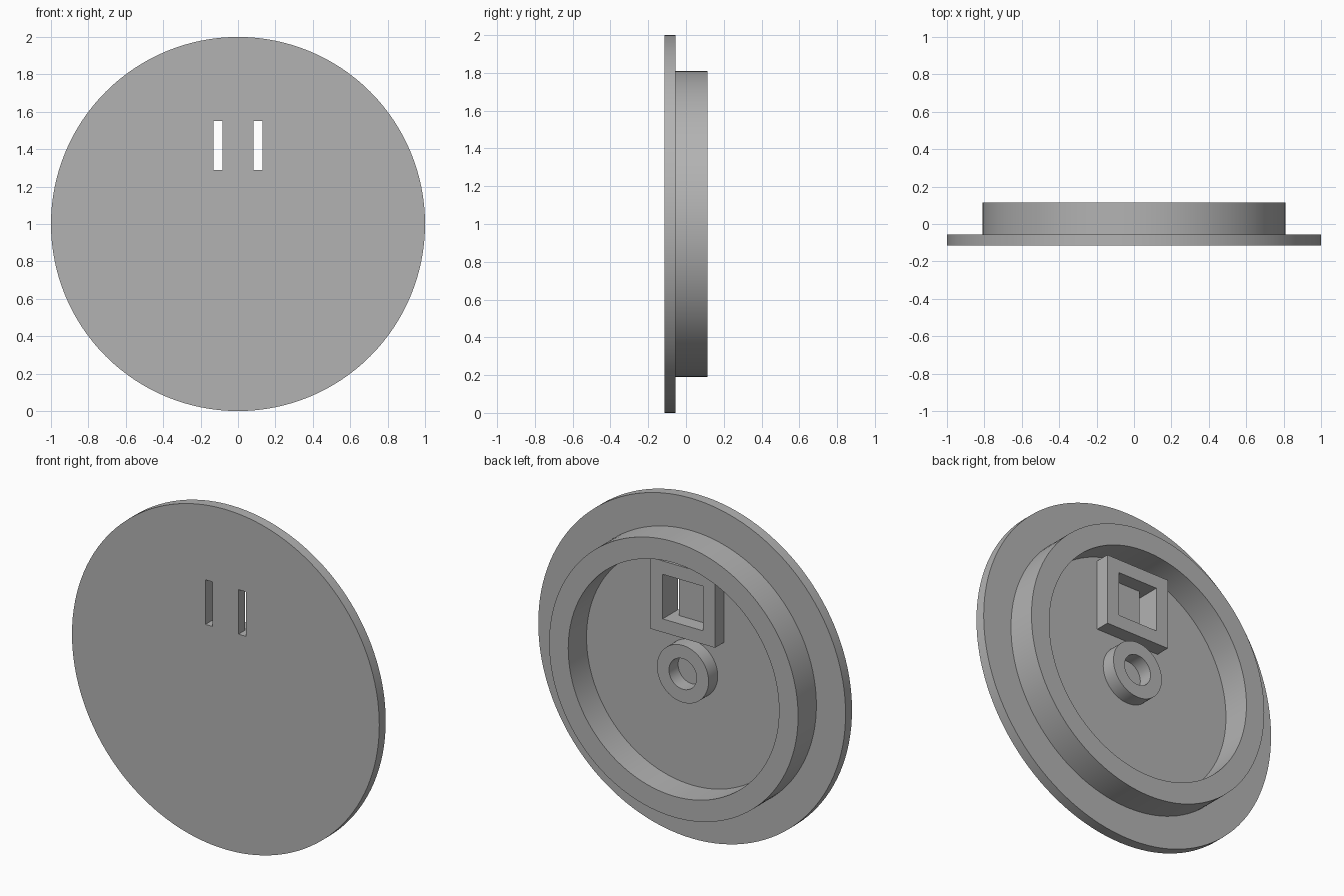
import bpy
import bmesh
import math
from mathutils import Matrix

cube = bpy.data.objects.get("Cube")
if cube:
    bpy.data.objects.remove(cube, do_unlink=True)

GREY = (0.45, 0.45, 0.45, 1.0)
grey = bpy.data.materials.new("plain grey")
grey.use_nodes = True
grey.diffuse_color = GREY
grey.node_tree.nodes["Principled BSDF"].inputs["Base Color"].default_value = GREY

FRONT, FLOOR, BOSS_TOP, RIM_TOP = -0.115, -0.055, 0.03, 0.115
SOCKET_Z, OPENING = 1.42, 0.131


def finish(name, bm):
    bmesh.ops.recalc_face_normals(bm, faces=bm.faces)
    mesh = bpy.data.meshes.new(name)
    bm.to_mesh(mesh)
    bm.free()
    mesh.materials.append(grey)
    obj = bpy.data.objects.new(name, mesh)
    bpy.context.collection.objects.link(obj)
    return obj


def activate(obj):
    bpy.ops.object.select_all(action='DESELECT')
    obj.select_set(True)
    bpy.context.view_layer.objects.active = obj


def smooth(obj):
    activate(obj)
    bpy.ops.object.shade_smooth_by_angle(angle=math.radians(30))


def tube(name, outer, inner, y0, y1, z, sides, turn=0.0):
    """Closed tube along y: four loops joined into walls and end rings."""
    bm = bmesh.new()
    angles = [turn + math.tau * i / sides for i in range(sides)]
    loops = [[bm.verts.new((r * math.cos(a), y, z + r * math.sin(a))) for a in angles]
             for r, y in ((outer, y0), (outer, y1), (inner, y1), (inner, y0))]
    for k in range(4):
        a, b = loops[k], loops[(k + 1) % 4]
        for i in range(sides):
            j = (i + 1) % sides
            bm.faces.new((a[i], a[j], b[j], b[i]))
    return finish(name, bm)


# Round face plate
bm = bmesh.new()
bmesh.ops.create_cone(bm, cap_ends=True, segments=128, radius1=1, radius2=1,
                      depth=FLOOR - FRONT,
                      matrix=Matrix.Translation((0, (FRONT + FLOOR) / 2, 1))
                      @ Matrix.Rotation(math.pi / 2, 4, 'X'))
plate = finish("face_plate", bm)

# Two upright slots through the plate
bm = bmesh.new()
for side in (-1, 1):
    bmesh.ops.create_cube(bm, size=1, matrix=Matrix.Translation((side * 0.1075, -0.085, SOCKET_Z))
                          @ Matrix.Diagonal((0.047, 0.2, 2 * OPENING, 1)))
cutter = finish("slot_cutter", bm)
cutter.hide_render = True
cut = plate.modifiers.new("slots", 'BOOLEAN')
cut.operation = 'DIFFERENCE'
cut.solver = 'EXACT'
cut.object = cutter
activate(plate)
bpy.ops.object.modifier_apply(modifier=cut.name)
bpy.data.objects.remove(cutter, do_unlink=True)
smooth(plate)

# Raised rim and centre boss on the back
smooth(tube("back_rim", 0.81, 0.686, FLOOR, RIM_TOP, 1, 128))
smooth(tube("centre_boss", 0.168, 0.09, FLOOR, BOSS_TOP, 1, 64))

# Square frame behind the slots
root2 = math.sqrt(2)
tube("slot_frame", 0.21 * root2, OPENING * root2, FLOOR, BOSS_TOP, SOCKET_Z, 4, math.pi / 4)
